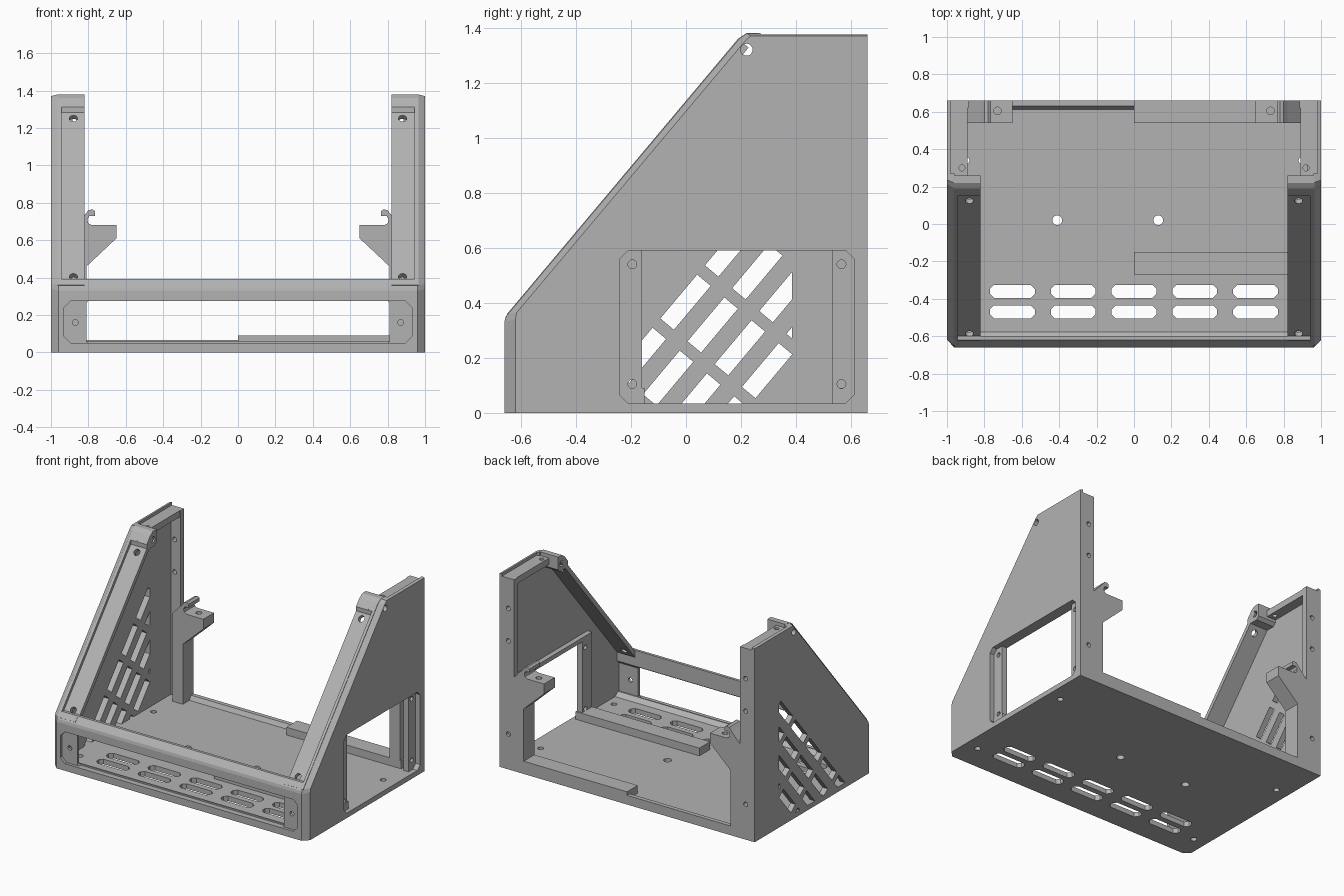
import bpy
import bmesh
from math import pi
from mathutils import Vector, Matrix

cube = bpy.data.objects.get("Cube")
if cube:
    bpy.data.objects.remove(cube, do_unlink=True)

grey = bpy.data.materials.new("plain grey")
grey.use_nodes = True
COLOUR = (0.45, 0.45, 0.45, 1)
grey.diffuse_color = COLOUR
grey.node_tree.nodes["Principled BSDF"].inputs["Base Color"].default_value = COLOUR


def finish(name, bm):
    bmesh.ops.recalc_face_normals(bm, faces=bm.faces)
    mesh = bpy.data.meshes.new(name)
    bm.to_mesh(mesh)
    bm.free()
    mesh.materials.append(grey)
    ob = bpy.data.objects.new(name, mesh)
    bpy.context.collection.objects.link(ob)
    return ob


def prism(name, axis, pts, lo, hi, end=None):
    """Extrude a profile along an axis; end optionally tapers the far cap."""
    def place(p, d):
        co = list(p)
        co.insert("xyz".index(axis), d)
        return co
    bm = bmesh.new()
    a = [bm.verts.new(place(p, lo)) for p in pts]
    b = [bm.verts.new(place(p, hi)) for p in (end or pts)]
    bm.faces.new(a)
    bm.faces.new(b)
    for i in range(len(a)):
        j = (i + 1) % len(a)
        bm.faces.new((a[i], a[j], b[j], b[i]))
    return finish(name, bm)


def rect(a0, b0, a1, b1, c=0.0):
    """Rectangle profile with optional cut corners."""
    if not c:
        return [(a0, b0), (a1, b0), (a1, b1), (a0, b1)]
    return [(a0 + c, b0), (a1 - c, b0), (a1, b0 + c), (a1, b1 - c),
            (a1 - c, b1), (a0 + c, b1), (a0, b1 - c), (a0, b0 + c)]


def box(name, x0, x1, y0, y1, z0, z1):
    return prism(name, "z", rect(x0, y0, x1, y1), z0, z1)


def drill(at, direction, r=0.02, depth=0.2):
    bm = bmesh.new()
    turn = Vector(direction).to_track_quat("Z", "Y").to_matrix().to_4x4()
    bmesh.ops.create_cone(bm, cap_ends=True, segments=20, radius1=r, radius2=r,
                          depth=depth, matrix=Matrix.Translation(at) @ turn)
    return finish("drill", bm)


def cut(ob, cutters):
    for c in cutters:
        c.hide_render = True
        m = ob.modifiers.new("cut", "BOOLEAN")
        m.operation, m.solver, m.object = "DIFFERENCE", "EXACT", c
    graph = bpy.context.evaluated_depsgraph_get()
    mesh = bpy.data.meshes.new_from_object(ob.evaluated_get(graph))
    ob.modifiers.clear()
    ob.data = mesh
    for c in cutters:
        bpy.data.objects.remove(c, do_unlink=True)
    return ob


def clip(pts, k, limit, sign):
    """Keep the part of a polygon where sign * coordinate k <= sign * limit."""
    out = []
    for p, q in zip(pts, pts[1:] + pts[:1]):
        dp, dq = sign * (p[k] - limit), sign * (q[k] - limit)
        if dp <= 0:
            out.append(p)
        if dp * dq < 0:
            out.append(p.lerp(q, dp / (dp - dq)))
    return out


# Floor with vents and screw holes
floor = prism("floor", "z", [(-0.96, -0.66), (0.96, -0.66), (1, -0.62), (1, 0.66),
                             (-1, 0.66), (-1, -0.62)], 0, 0.035)
holes = [drill((x, 0.02, 0), (0, 0, 1), 0.026) for x in (-0.41, 0.13)]
holes += [drill((x, y, 0), (0, 0, 1)) for x in (-0.9, 0.9) for y in (-0.48, 0.34)]
for i in range(5):
    for y in (-0.36, -0.47):
        x = -0.65 + 0.325 * i
        holes.append(prism("vent", "z", rect(x - 0.12, y - 0.035, x + 0.12, y + 0.035, 0.022), -0.1, 0.1))
cut(floor, holes)

# Floor rails
box("front_rail", 0, 0.97, -0.27, -0.15, 0.03, 0.09)
box("rear_rail", 0, 0.9, 0.54, 0.66, 0.03, 0.09)
prism("rear_lip", "x", [(0.66, 0.03), (0.66, 0.065), (0.63, 0.065), (0.61, 0.03)], -0.9, 0)
prism("front_lip", "x", [(-0.62, 0.03), (-0.62, 0.06), (-0.61, 0.06), (-0.57, 0.03)], -0.96, 0.96)

# Front frame with rounded top beam
front = prism("front_frame", "x", [(-0.66, 0), (-0.66, 0.33), (-0.655, 0.35), (-0.62, 0.392),
                                   (-0.60, 0.392), (-0.60, 0.28), (-0.62, 0.26), (-0.62, 0)], -0.96, 0.96)
holes = [prism("opening", "y", rect(-0.81, 0.05, 0.81, 0.275, 0.01), -0.8, -0.5),
         prism("recess", "y", rect(-0.93, 0.05, 0.93, 0.275, 0.035), -0.7, -0.64)]
holes += [drill((x, -0.64, 0.16), (0, 1, 0), 0.016) for x in (-0.87, 0.87)]
cut(front, holes)

# Side walls, bevelled towards the outer face
PROFILE = [(-0.66, 0), (-0.66, 0.33), (-0.65, 0.36), (0.19, 1.36), (0.22, 1.38), (0.66, 1.38), (0.66, 0)]
OUTER = [(-0.62, 0), (-0.62, 0.34), (-0.615, 0.365), (0.215, 1.352), (0.235, 1.37), (0.66, 1.37), (0.66, 0)]
ALONG = Vector((0.643, 0.766))
OUT = Vector((-0.766, 0.643))
START = Vector((-0.65, 0.36))


def slope(u, v):
    return START + ALONG * u + OUT * v


def slope_rect(u0, u1, v0, v1):
    return [slope(u0, v0), slope(u1, v0), slope(u1, v1), slope(u0, v1)]


for side, s in (("left", 1), ("right", -1)):
    def mx(name, pts, a, b, end=None):
        return prism(side + "_" + name, "x", pts, a * s, b * s, end)

    wall = mx("wall", PROFILE, 0.96, 1, OUTER)
    holes = [drill((s, 0.22, 1.32), (1, 0, 0), 0.022, 0.5),
             mx("top_step", rect(0.27, 1.355, 0.7, 1.5), 0.8, 0.98)]
    if s > 0:
        # Window opening with recessed mounting strips
        holes.append(mx("window", rect(-0.24, 0.035, 0.61, 0.59, 0.03), 0.9, 1.1))
    else:
        # Slanted grille clipped to a straight rear and bottom edge
        for row in range(4):
            v = 0.26 - 0.129 * row
            for col in range(-1, 5):
                u = 0.055 + 0.252 * col
                pts = [ALONG * (u + a) + OUT * (v + b)
                       for a, b in ((-0.104, -0.032), (0.104, -0.032), (0.104, 0.032), (-0.104, 0.032))]
                pts = clip(pts, 0, 0.385, 1)
                pts = clip(pts, 1, 0.035, -1) if pts else pts
                if len(pts) > 2:
                    holes.append(mx("slot", pts, 0.9, 1.1))
    cut(wall, holes)

    # Sloped flange with recessed track and screw holes
    flange = mx("sloped_flange", slope_rect(0, 1.305, -0.05, 0), 0.82, 0.965)
    holes = [mx("track", slope_rect(0.035, 1.25, -0.02, 0.1), 0.7, 0.945)]
    for u in (0.075, 1.18):
        p = slope(u, 0)
        holes.append(drill((0.88 * s, p.x, p.y), (0, OUT.x, OUT.y), 0.022, 0.3))
    cut(flange, holes)

    # Top corner block and top flange
    block = mx("corner_block", [(0.15, 1.27), (0.15, 1.312), (0.19, 1.36), (0.22, 1.38),
                                (0.26, 1.38), (0.26, 1.29), (0.24, 1.27)], 0.82, 0.965)
    cut(block, [drill((0.9 * s, 0.22, 1.32), (1, 0, 0), 0.022, 0.5)])
    top = mx("top_flange", rect(0.25, 1.31, 0.66, 1.355), 0.89, 0.965)
    cut(top, [drill((0.92 * s, 0.3, 1.35), (0, 0, 1), 0.016)])

    # Rear flange
    rear = mx("rear_flange", rect(0.62, 0, 0.66, 1.355), 0.885, 0.97)
    cut(rear, [drill((0.93 * s, 0.64, z), (0, 1, 0), 0.016) for z in (0.25, 0.91, 1.14)])

    # Hooked rear bracket with a small screw platform
    hook = [(0.89, 0.03), (0.81, 0.03), (0.81, 0.46), (0.65, 0.61), (0.65, 0.68), (0.78, 0.68),
            (0.80, 0.69), (0.805, 0.71), (0.795, 0.73), (0.765, 0.73), (0.765, 0.755),
            (0.78, 0.765), (0.80, 0.76), (0.82, 0.735), (0.89, 0.66)]
    bracket = prism(side + "_bracket", "y", [(x * s, z) for x, z in hook], 0.54, 0.66)
    cut(bracket, [drill((0.73 * s, 0.605, 0.68), (0, 0, 1), 0.02, 0.12)])

# Window mounting strips and ledge
for name, y0, y1, hole_y in (("front", -0.27, -0.16, -0.195), ("rear", 0.53, 0.64, 0.565)):
    strip = box("window_" + name + "_strip", 0.925, 0.965, y0, y1, 0.03, 0.62)
    cut(strip, [drill((0.95, hole_y, z), (1, 0, 0), 0.016) for z in (0.105, 0.54)])
box("window_ledge", 0.925, 0.965, -0.27, 0.64, 0.59, 0.62)
